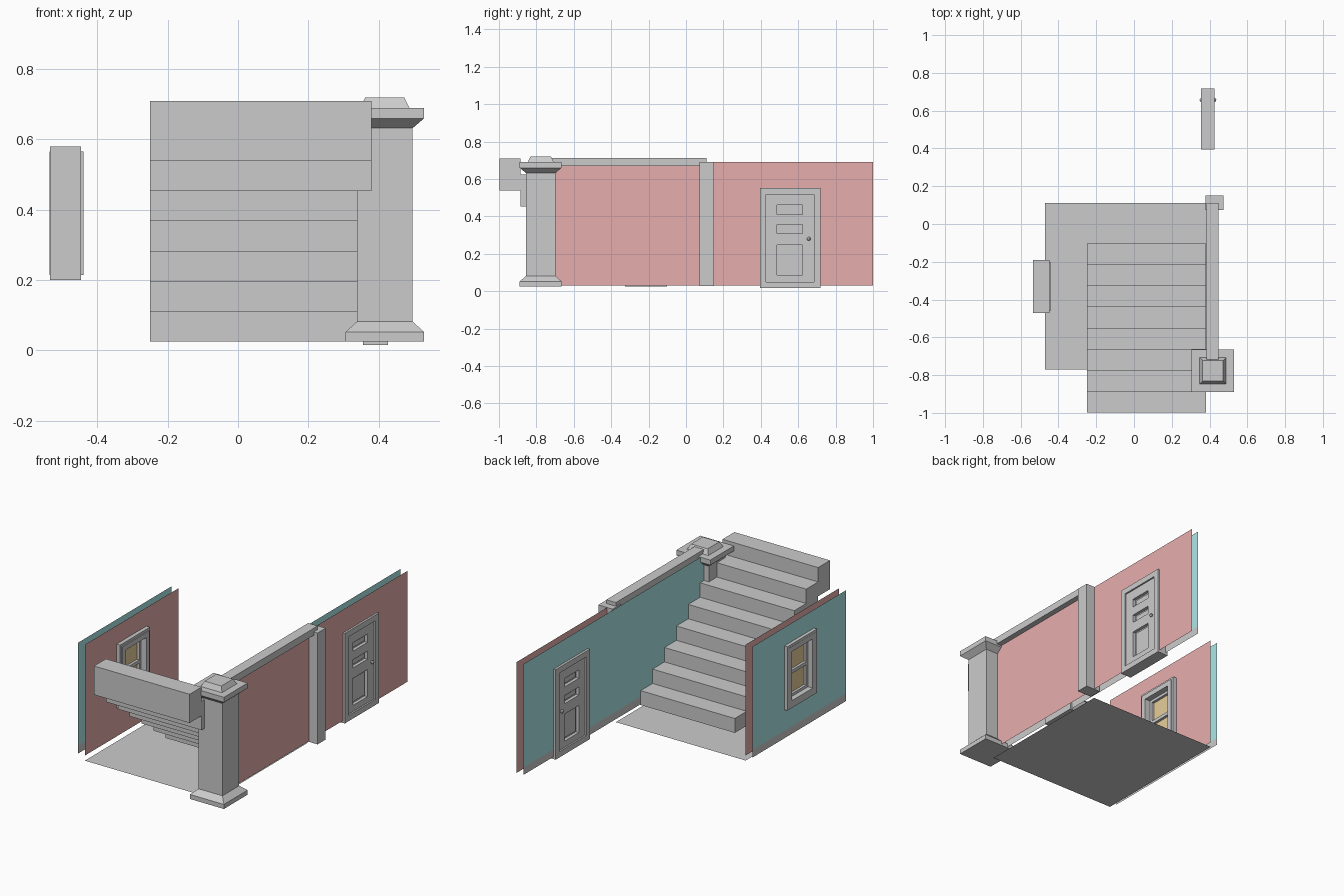
import bpy, bmesh

if "Cube" in bpy.data.objects:
    bpy.data.objects.remove(bpy.data.objects["Cube"])


def material(name, rgb):
    m = bpy.data.materials.new(name)
    m.diffuse_color = (*rgb, 1)
    m.use_nodes = True
    m.node_tree.nodes["Principled BSDF"].inputs["Base Color"].default_value = m.diffuse_color
    return m


RED = material("red_paint", (0.80, 0.42, 0.42))
TEAL = material("teal_paint", (0.42, 0.80, 0.80))
OCHRE = material("ochre_glass", (0.80, 0.62, 0.33))


def finish(name, bm, mat=None):
    me = bpy.data.meshes.new(name)
    bm.to_mesh(me)
    bm.free()
    ob = bpy.data.objects.new(name, me)
    bpy.context.collection.objects.link(ob)
    if mat:
        me.materials.append(mat)
    return ob


def box(name, x, y, z, mat=None):
    bm = bmesh.new()
    bmesh.ops.create_cube(bm, size=1)
    for v in bm.verts:
        v.co = [(r[0] + r[1]) / 2 + c * (r[1] - r[0]) for c, r in zip(v.co, (x, y, z))]
    return finish(name, bm, mat)


def sheet(name, x, ys, zs, holes=(), mat=None, thick=0):
    """Upright panel at x, split on ys/zs, leaving out the hole cells (column, row)."""
    bm = bmesh.new()
    grid = [[bm.verts.new((x, y, z)) for z in zs] for y in ys]
    for i in range(len(ys) - 1):
        for j in range(len(zs) - 1):
            if (i, j) not in holes:
                bm.faces.new((grid[i][j], grid[i + 1][j], grid[i + 1][j + 1], grid[i][j + 1]))
    bmesh.ops.delete(bm, geom=[v for v in bm.verts if not v.link_faces], context='VERTS')
    ob = finish(name, bm, mat)
    if thick:
        mod = ob.modifiers.new("thickness", 'SOLIDIFY')
        mod.thickness = thick
        mod.offset = 0
    return ob


def square_stack(name, cx, cy, rings):
    """Square-section column lofted through (half width, z) rings."""
    bm = bmesh.new()
    prev = None
    for r, z in rings:
        ring = [bm.verts.new((cx + a * r, cy + b * r, z))
                for a, b in ((-1, -1), (1, -1), (1, 1), (-1, 1))]
        if prev is None:
            bm.faces.new(ring[::-1])
        else:
            for i in range(4):
                k = (i + 1) % 4
                bm.faces.new((prev[i], prev[k], ring[k], ring[i]))
        prev = ring
    bm.faces.new(prev)
    return finish(name, bm)


def frame(name, x, y, z, border, thick):
    return sheet(name, x, [y[0], y[0] + border, y[1] - border, y[1]],
                 [z[0], z[0] + border, z[1] - border, z[1]], {(1, 1)}, None, thick)


# Floor
bm = bmesh.new()
bm.faces.new([bm.verts.new(p) for p in
              ((-0.47, -0.77, 0), (0.385, -0.77, 0), (0.385, 0.11, 0), (-0.47, 0.11, 0))])
finish("floor", bm)

# Stair flight: each step drops one riser behind the step below
rise, run = 0.0856, 0.112
for k in range(8):
    y1 = -0.102 - k * run
    box(f"step_{k + 1}", (-0.25, 0.38), (y1 - run, y1),
        (0.025 + max(0, k - 1) * rise, 0.025 + (k + 1) * rise))

# Walls: teal and red sheets with openings, plus skirting
door_y = [-0.77, 0.405, 0.71, 1.0]
sheet("right_wall_red", 0.415, door_y, [0.03, 0.54, 0.69], {(1, 0)}, RED)
sheet("right_wall_teal", 0.37, door_y, [0.075, 0.54, 0.69], {(1, 0)}, TEAL)
sheet("right_skirting", 0.37, door_y, [0.03, 0.075], {(1, 0)})
win_y = [-0.77, -0.455, -0.205, 0.11]
sheet("left_wall_red", -0.47, win_y, [0.03, 0.215, 0.565, 0.69], {(1, 1)}, RED)
sheet("left_wall_teal", -0.515, win_y, [0.075, 0.215, 0.565, 0.69], {(1, 1)}, TEAL)
sheet("left_skirting", -0.515, [-0.77, 0.11], [0.03, 0.075])

# Door: frame, slab with three recessed panels, knobs
frame("door_frame", 0.3915, (0.395, 0.718), (0.016, 0.552), 0.034, 0.071)
sheet("door_slab", 0.3915, [0.425, 0.487, 0.622, 0.688],
      [0.046, 0.087, 0.248, 0.31, 0.358, 0.41, 0.46, 0.522],
      {(1, 1), (1, 3), (1, 5)}, None, 0.052)
for n, z in enumerate(((0.087, 0.248), (0.31, 0.358), (0.41, 0.46))):
    box(f"door_panel_{n + 1}", (0.384, 0.399), (0.487, 0.622), z)
    box(f"door_panel_field_{n + 1}", (0.378, 0.405), (0.498, 0.611), (z[0] + 0.011, z[1] - 0.011))
for n, x in enumerate((0.357, 0.426)):
    bm = bmesh.new()
    bmesh.ops.create_uvsphere(bm, u_segments=8, v_segments=6, radius=0.01)
    bmesh.ops.translate(bm, verts=bm.verts, vec=(x, 0.657, 0.28))
    finish(f"door_knob_{n + 1}", bm)

# Window: stepped frame, two sashes and glass
frame("window_frame", -0.491, (-0.47, -0.19), (0.20, 0.58), 0.025, 0.088)
frame("window_trim", -0.488, (-0.457, -0.203), (0.214, 0.566), 0.03, 0.096)
sheet("window_sash", -0.49, [-0.43, -0.41, -0.25, -0.23],
      [0.24, 0.26, 0.38, 0.40, 0.52, 0.54], {(1, 1), (1, 3)}, None, 0.03)
sheet("window_glass", -0.49, [-0.42, -0.24], [0.25, 0.53], (), OCHRE)

# Newel column, small post and the rail between them
square_stack("newel_column", 0.4175, -0.777,
             [(0.112, 0.025), (0.112, 0.052), (0.079, 0.082), (0.079, 0.632),
              (0.112, 0.66), (0.112, 0.69), (0.07, 0.69), (0.055, 0.72)])
box("end_post", (0.378, 0.473), (0.073, 0.15), (0.027, 0.69))
box("top_rail", (0.385, 0.448), (-0.72, 0.11), (0.67, 0.712))
